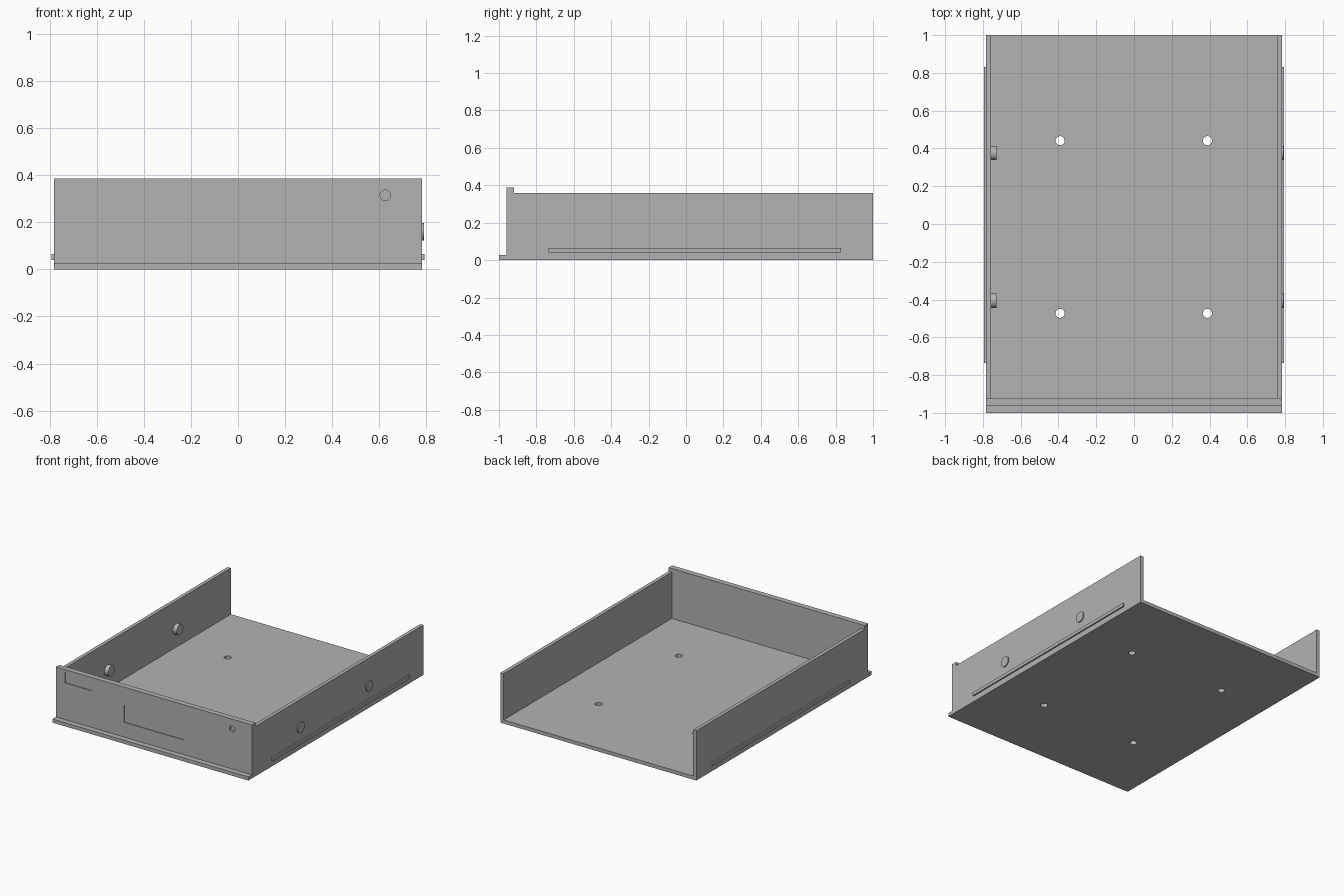
import bpy
import math

if "Cube" in bpy.data.objects:
    bpy.data.objects.remove(bpy.data.objects["Cube"], do_unlink=True)

grey = bpy.data.materials.new("plain_grey")
grey.use_nodes = True
colour = (0.448, 0.448, 0.448, 1)
grey.diffuse_color = colour
grey.node_tree.nodes["Principled BSDF"].inputs["Base Color"].default_value = colour

W, T = 0.783, 0.026            # half width, sheet thickness
FRONT, BACK = -0.96, 1.0       # front panel face, open back
INNER = -0.92                  # back of the front panel


def finish(ob, name):
    ob.name = name
    ob.data.materials.append(grey)
    return ob


def box(name, x, y, z):
    """Box from (low, high) ranges."""
    bpy.ops.mesh.primitive_cube_add(size=1, location=[sum(r) / 2 for r in (x, y, z)])
    ob = bpy.context.object
    ob.scale = [r[1] - r[0] for r in (x, y, z)]
    bpy.ops.object.transform_apply(location=False, rotation=False, scale=True)
    return finish(ob, name)


def cylinder(name, centre, radius, depth, axis):
    turn = {"x": (0, math.pi / 2, 0), "y": (math.pi / 2, 0, 0), "z": (0, 0, 0)}[axis]
    bpy.ops.mesh.primitive_cylinder_add(vertices=32, radius=radius, depth=depth,
                                        location=centre, rotation=turn)
    bpy.ops.object.shade_smooth_by_angle()
    return finish(bpy.context.object, name)


def cut(target, cutters):
    """Subtract each cutter, then remove it."""
    for cutter in cutters:
        cutter.hide_render = True
        mod = target.modifiers.new("cut", "BOOLEAN")
        mod.operation = "DIFFERENCE"
        mod.solver = "EXACT"
        mod.object = cutter
        bpy.context.view_layer.objects.active = target
        bpy.ops.object.modifier_apply(modifier=mod.name)
        bpy.data.objects.remove(cutter, do_unlink=True)


# Floor with four screw holes, its front edge forming a lip
floor = box("floor", (-W, W), (-1, BACK), (0, T))
cut(floor, [cylinder("hole_cutter", (x, y, T / 2), 0.024, 0.2, "z")
            for x in (-0.391, 0.389) for y in (-0.473, 0.441)])

# Front panel with shallow label recesses and a round button recess
panel = box("front_panel", (-W, W), (FRONT, INNER), (T, 0.387))
recess = (FRONT - 0.1, FRONT + 0.006)
cut(panel, [box("label_cutter", (-0.71, -0.498), recess, (0.29, 0.366)),
            box("display_cutter", (-0.238, 0.235), recess, (0.132, 0.256)),
            cylinder("button_cutter", (0.626, FRONT, 0.315), 0.022, 0.03, "y")])

# Side walls and the thin runners along their outside
for side, s in (("left", 1), ("right", -1)):
    box(side + "_wall", sorted((s * (W - T), s * W)), (INNER, BACK), (T, 0.36))
    box(side + "_runner", sorted((s * (W - 0.005), s * 0.793)), (-0.735, 0.83), (0.041, 0.065))

# Round studs: outside on the left wall, inside on the right wall
for place, y in (("front", -0.406), ("rear", 0.376)):
    cylinder(place + "_left_stud", (0.78, y, 0.16), 0.038, 0.022, "x")
    cylinder(place + "_right_stud", (-0.7475, y, 0.16), 0.038, 0.041, "x")
